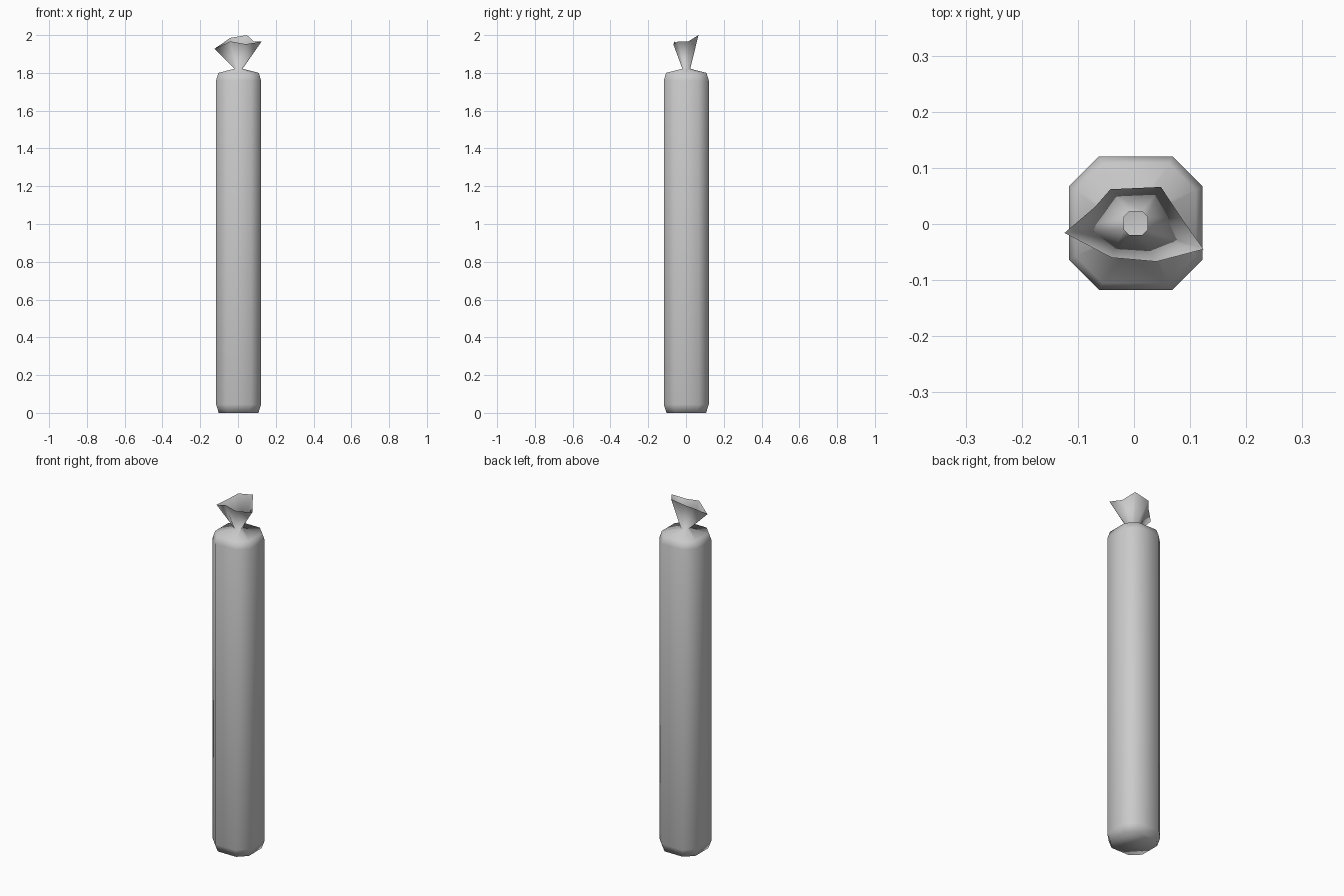
import bpy, bmesh

cube = bpy.data.objects.get("Cube")
if cube:
    bpy.data.objects.remove(cube, do_unlink=True)

grey = bpy.data.materials.new("plain grey")
grey.use_nodes = True
colour = (0.6, 0.6, 0.6, 1)
grey.diffuse_color = colour
grey.node_tree.nodes["Principled BSDF"].inputs["Base Color"].default_value = colour

CX, CY = 0.003, 0.0015


def octagon(half, z):
    """Square of the given half width with cut corners."""
    c = half * 0.55
    pts = [(half, -c), (half, c), (c, half), (-c, half),
           (-half, c), (-half, -c), (-c, -half), (c, -half)]
    return [(CX + x, CY + y, z) for x, y in pts]


def loft(name, rings, cap):
    """Skin a list of eight-point rings, optionally closing the first."""
    bm = bmesh.new()
    loops = [[bm.verts.new(p) for p in ring] for ring in rings]
    for low, high in zip(loops, loops[1:]):
        for i in range(len(low)):
            j = (i + 1) % len(low)
            bm.faces.new((low[i], low[j], high[j], high[i]))
    if cap:
        bm.faces.new(loops[0][::-1])
    for f in bm.faces:
        f.smooth = True
    mesh = bpy.data.meshes.new(name)
    bm.to_mesh(mesh)
    bm.free()
    mesh.materials.append(grey)
    obj = bpy.data.objects.new(name, mesh)
    bpy.context.collection.objects.link(obj)
    return obj


# Long wrapped body, shoulder, pinched neck and open ruffled end
profile = [(0.105, 0), (0.119, 0.045), (0.119, 1.76), (0.107, 1.8), (0.021, 1.822)]
ruffle = [(0.124, -0.045, 1.965), (0.085, 0.01, 1.965), (0.048, 0.066, 2.0),
          (-0.042, 0.062, 1.985), (-0.07, 0.03, 1.965), (-0.124, -0.016, 1.928),
          (-0.04, -0.06, 1.967), (0.04, -0.067, 1.952)]
loft("wrapped_body", [octagon(h, z) for h, z in profile] + [ruffle], True)
